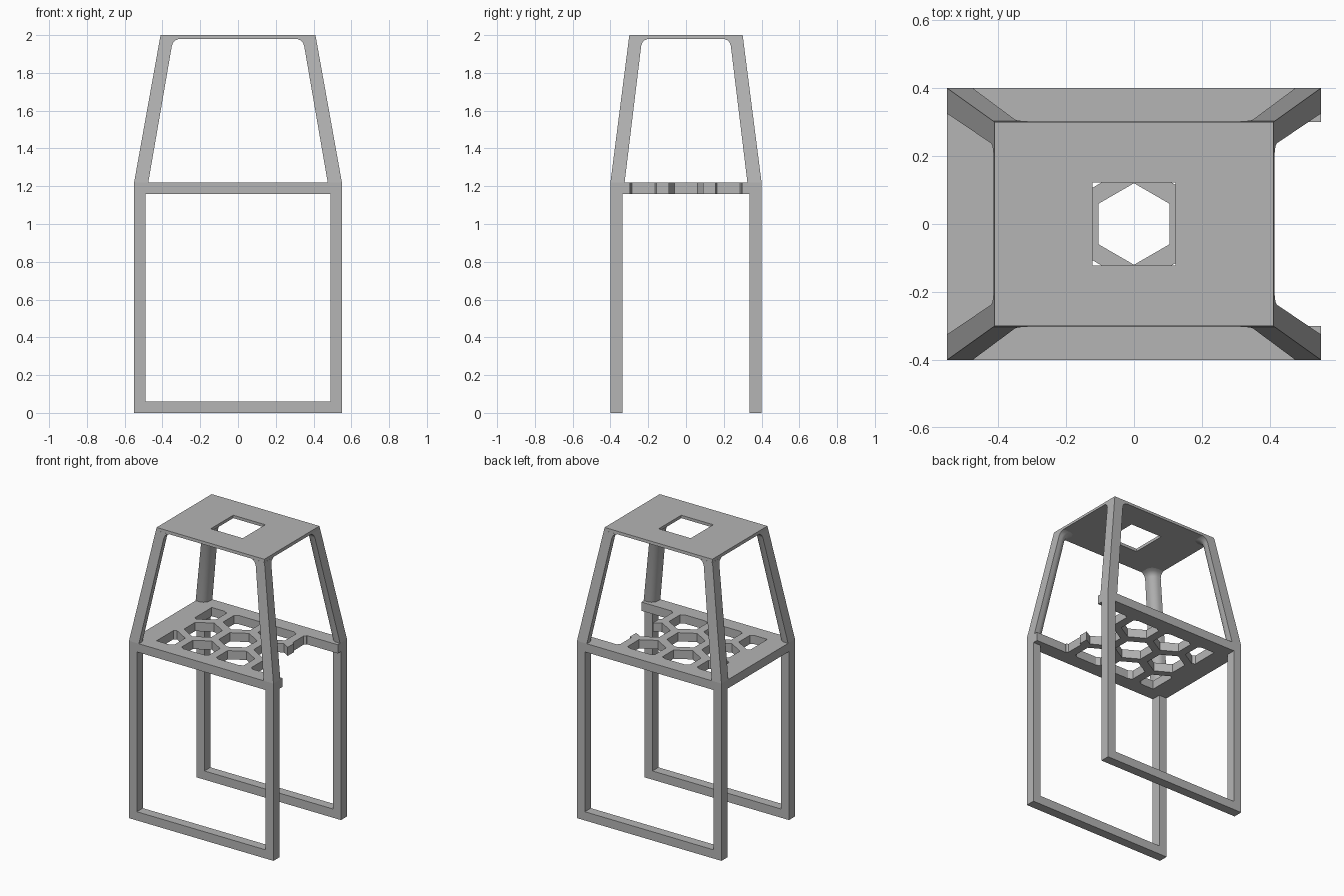
import bpy, bmesh, math
from mathutils import Vector

cube = bpy.data.objects.get("Cube")
if cube:
    bpy.data.objects.remove(cube, do_unlink=True)

grey = bpy.data.materials.new("plain_grey")
grey.use_nodes = True
colour = (0.46, 0.46, 0.46, 1)
grey.diffuse_color = colour
grey.node_tree.nodes["Principled BSDF"].inputs["Base Color"].default_value = colour

W, D = 0.55, 0.40              # half width and depth of the body
TW, TD = 0.41, 0.30            # half width and depth of the top plate
SHELF_LOW, SHELF_TOP, PLATE_LOW, TOP = 1.16, 1.22, 1.98, 2.0


def finish(name, bm):
    bmesh.ops.recalc_face_normals(bm, faces=bm.faces)
    mesh = bpy.data.meshes.new(name)
    bm.to_mesh(mesh)
    bm.free()
    mesh.materials.append(grey)
    obj = bpy.data.objects.new(name, mesh)
    bpy.context.collection.objects.link(obj)
    return obj


def loft(name, rings):
    """Closed solid through rings with equal numbers of points."""
    bm = bmesh.new()
    loops = [[bm.verts.new(p) for p in ring] for ring in rings]
    n = len(loops[0])
    for a, b in zip(loops, loops[1:]):
        for i in range(n):
            j = (i + 1) % n
            bm.faces.new((a[i], a[j], b[j], b[i]))
    bm.faces.new(loops[0][::-1])
    bm.faces.new(loops[-1])
    return finish(name, bm)


def rect(x0, x1, y0, y1, z):
    return [(x0, y0, z), (x1, y0, z), (x1, y1, z), (x0, y1, z)]


def box(name, x0, x1, y0, y1, z0, z1):
    return loft(name, [rect(x0, x1, y0, y1, z0), rect(x0, x1, y0, y1, z1)])


def clip(obj, point, normal):
    """Trim a solid with a plane and close the cut."""
    bm = bmesh.new()
    bm.from_mesh(obj.data)
    bmesh.ops.bisect_plane(bm, geom=bm.verts[:] + bm.edges[:] + bm.faces[:],
                           plane_co=point, plane_no=normal, clear_outer=True)
    bmesh.ops.holes_fill(bm, edges=[e for e in bm.edges if e.is_boundary])
    bmesh.ops.recalc_face_normals(bm, faces=bm.faces)
    bm.to_mesh(obj.data)
    bm.free()


def cut(target, cutter):
    cutter.hide_render = True
    mod = target.modifiers.new("cut", 'BOOLEAN')
    mod.operation = 'DIFFERENCE'
    mod.solver = 'EXACT'
    mod.object = cutter
    bpy.context.view_layer.objects.active = target
    bpy.ops.object.modifier_apply(modifier=mod.name)
    bpy.data.objects.remove(cutter, do_unlink=True)


# Leg frames, front and back
for side, sy in (("front", -1), ("back", 1)):
    y0, y1 = sorted((sy * D, sy * (D - 0.065)))
    box(side + "_foot_bar", -W + 0.06, W - 0.06, y0, y1, 0, 0.06)
    box(side + "_right_leg", -W, -W + 0.06, y0, y1, 0, SHELF_LOW)
    box(side + "_left_leg", W - 0.06, W, y0, y1, 0, SHELF_LOW)

# Shelf with a honeycomb of holes, open along its left edge
shelf = box("shelf", -W, W, -D, D, SHELF_LOW, SHELF_TOP)
PITCH, ROW, R = 0.265, 0.225, 0.12
for row in (-1, 0, 1):
    for col in range(-2, 2):
        cx = col * PITCH + (0.14 if row else 0)
        cy = row * ROW
        if cx - R < -TW and not row:
            continue
        rings = [[(cx + R * math.sin(k * math.pi / 3), cy + R * math.cos(k * math.pi / 3), z)
                  for k in range(6)] for z in (SHELF_LOW - 0.1, SHELF_TOP + 0.1)]
        hexagon = loft("hex_cutter", rings)
        if row:
            clip(hexagon, (0, row * TD, 0), (0, row, 0))
        if cx - R < -TW:
            clip(hexagon, (-TW, 0, 0), (-1, 0, 0))
        cut(shelf, hexagon)
cut(shelf, box("edge_cutter", 0.315, 0.7, -TD, TD, SHELF_LOW - 0.1, SHELF_TOP + 0.1))

# Leaning corner posts: square outside, rounded inside, flared under the plate
for side, sy in (("front", -1), ("back", 1)):
    for hand, sx in (("right", -1), ("left", 1)):
        rings = []
        for z, s in ((SHELF_TOP, 0.075), (1.945, 0.07), (1.962, 0.075),
                     (1.973, 0.085), (PLATE_LOW, 0.1)):
            t = (z - SHELF_TOP) / (TOP - SHELF_TOP)
            ox, oy = W + (TW - W) * t, D + (TD - D) * t
            r = 0.048
            ring = [(0, 0), (s, 0)]
            for k in range(9):
                a = k * math.pi / 16
                ring.append((s - r + r * math.cos(a), s - r + r * math.sin(a)))
            ring.append((0, s))
            rings.append([(sx * (ox - u), sy * (oy - v), z) for u, v in ring])
        post = loft(f"{side}_{hand}_post", rings)
        bpy.ops.object.select_all(action='DESELECT')
        post.select_set(True)
        bpy.context.view_layer.objects.active = post
        bpy.ops.object.shade_smooth_by_angle(angle=math.radians(35))

# Top plate with a square hole
plate = loft("top_plate", [rect(-TW - 0.003, TW + 0.003, -TD - 0.002, TD + 0.002, PLATE_LOW),
                           rect(-TW, TW, -TD, TD, TOP)])
cut(plate, box("square_cutter", -0.122, 0.122, -0.122, 0.122, 1.9, 2.1))
